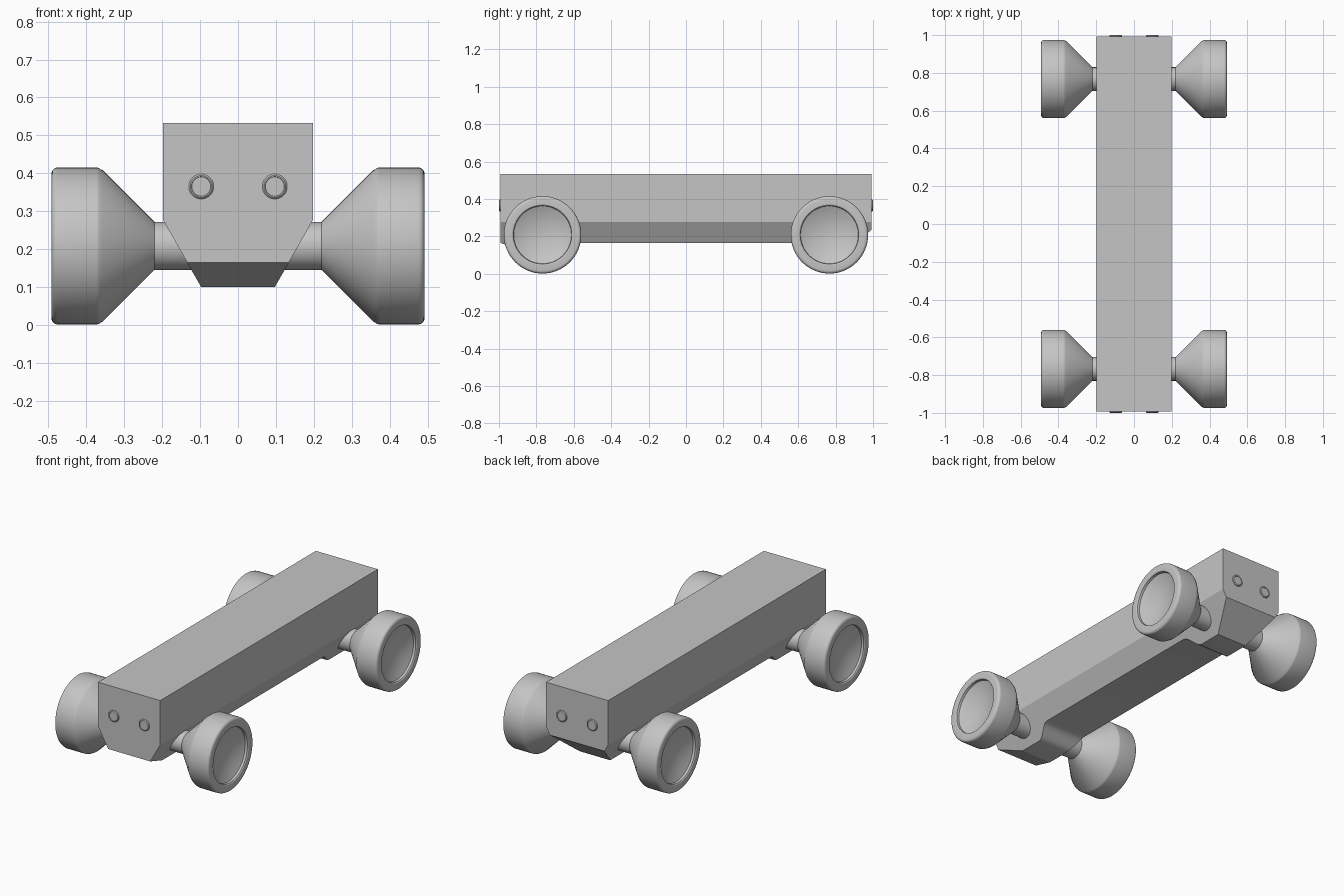
import bpy
import bmesh
from math import sin, cos, pi, radians

cube = bpy.data.objects.get("Cube")
if cube:
    bpy.data.objects.remove(cube)

grey = bpy.data.materials.new("plain_grey")
grey.use_nodes = True
tone = (0.56, 0.56, 0.56, 1)
grey.diffuse_color = tone
grey.node_tree.nodes["Principled BSDF"].inputs["Base Color"].default_value = tone


def finish(name, bm, angle=30):
    """Turn a bmesh into a shaded object."""
    bmesh.ops.recalc_face_normals(bm, faces=bm.faces)
    mesh = bpy.data.meshes.new(name)
    bm.to_mesh(mesh)
    bm.free()
    mesh.materials.append(grey)
    obj = bpy.data.objects.new(name, mesh)
    bpy.context.collection.objects.link(obj)
    bpy.ops.object.select_all(action='DESELECT')
    obj.select_set(True)
    bpy.context.view_layer.objects.active = obj
    bpy.ops.object.shade_smooth_by_angle(angle=radians(angle))
    return obj


def loft(name, rings, closed_ends=True, angle=30):
    """Skin a list of equal-sized point rings."""
    bm = bmesh.new()
    rows = [[bm.verts.new(p) for p in ring] for ring in rings]
    n = len(rows[0])
    for a, b in zip(rows, rows[1:]):
        for i in range(n):
            j = (i + 1) % n
            bm.faces.new((a[i], a[j], b[j], b[i]))
    if closed_ends:
        bm.faces.new(rows[0])
        bm.faces.new(rows[-1])
    return finish(name, bm, angle)


def lathe(name, profile, axis, centre, side=1, steps=64):
    """Revolve (distance along axis, radius) pairs about the x or y axis."""
    rings = []
    for along, r in profile:
        ring = []
        for k in range(steps):
            u, v = r * cos(2 * pi * k / steps), r * sin(2 * pi * k / steps)
            d = along * side
            offset = (d, u, v) if axis == 'x' else (u, d, v)
            ring.append([c + o for c, o in zip(centre, offset)])
        rings.append(ring)
    return loft(name, rings)


# Body: one cross-section whose underside follows a bottom line along y
TOP, SHOULDER, BELLY, HUMP = 0.533, 0.277, 0.165, 0.10
HALF, FOOT, END, AXLE_Y, AXLE_Z = 0.198, 0.0975, 0.992, 0.767, 0.208


def section(y, z):
    w = FOOT + (HALF - FOOT) * (z - HUMP) / (SHOULDER - HUMP)
    return [(-HALF, y, TOP), (HALF, y, TOP), (HALF, y, SHOULDER),
            (w, y, z), (-w, y, z), (-HALF, y, SHOULDER)]


# rounded step from axle hump to belly
blend = [(0.69 - 0.11 * t / 8, HUMP + (BELLY - HUMP) * (1 - cos(pi * t / 8)) / 2)
         for t in range(9)]
line = [(-END, BELLY), (-0.83, HUMP)]
line += [(-y, z) for y, z in blend]
line += blend[::-1]
line += [(0.83, HUMP), (END, 0.235)]
loft("body", [section(y, z) for y, z in line], angle=20)

# Wheel: cone, rounded rim and dished outer face
def arc(cx, cr, rad, start, stop, n=5):
    return [(cx + rad * cos(start + (stop - start) * i / n),
             cr + rad * sin(start + (stop - start) * i / n)) for i in range(n + 1)]


RADIUS = 0.207
wheel = [(0.22, 0.06), (0.22, 0.063), (0.357, 0.2)]
wheel += arc(0.374, RADIUS - 0.018, 0.018, 0.75 * pi, 0.5 * pi, 3)
wheel += arc(0.476, RADIUS - 0.016, 0.016, 0.5 * pi, 0)
wheel += [(0.492, 0.162), (0.488, 0.156), (0.475, 0.154)]
wheel += [(0.475 - 0.035 * (1 - (r / 0.154) ** 2), r)
          for r in (0.14, 0.12, 0.09, 0.06, 0.03, 0.005)]

# Lamp: shallow button with a bevelled edge
lamp = [(-0.01, 0.033), (0.004, 0.033), (0.008, 0.029), (0.008, 0.026), (0.006, 0.025)]

for end, place in ((-1, "front"), (1, "back")):
    hub = (0, end * AXLE_Y, AXLE_Z)
    lathe(place + "_axle", [(-0.23, 0.063), (0.23, 0.063)], 'x', hub)
    for side, hand in ((1, "left"), (-1, "right")):
        lathe(f"{place}_{hand}_wheel", wheel, 'x', hub, side)
        lathe(f"{place}_{hand}_lamp", lamp, 'y',
              (side * 0.097, end * END, 0.365), end, 32)
